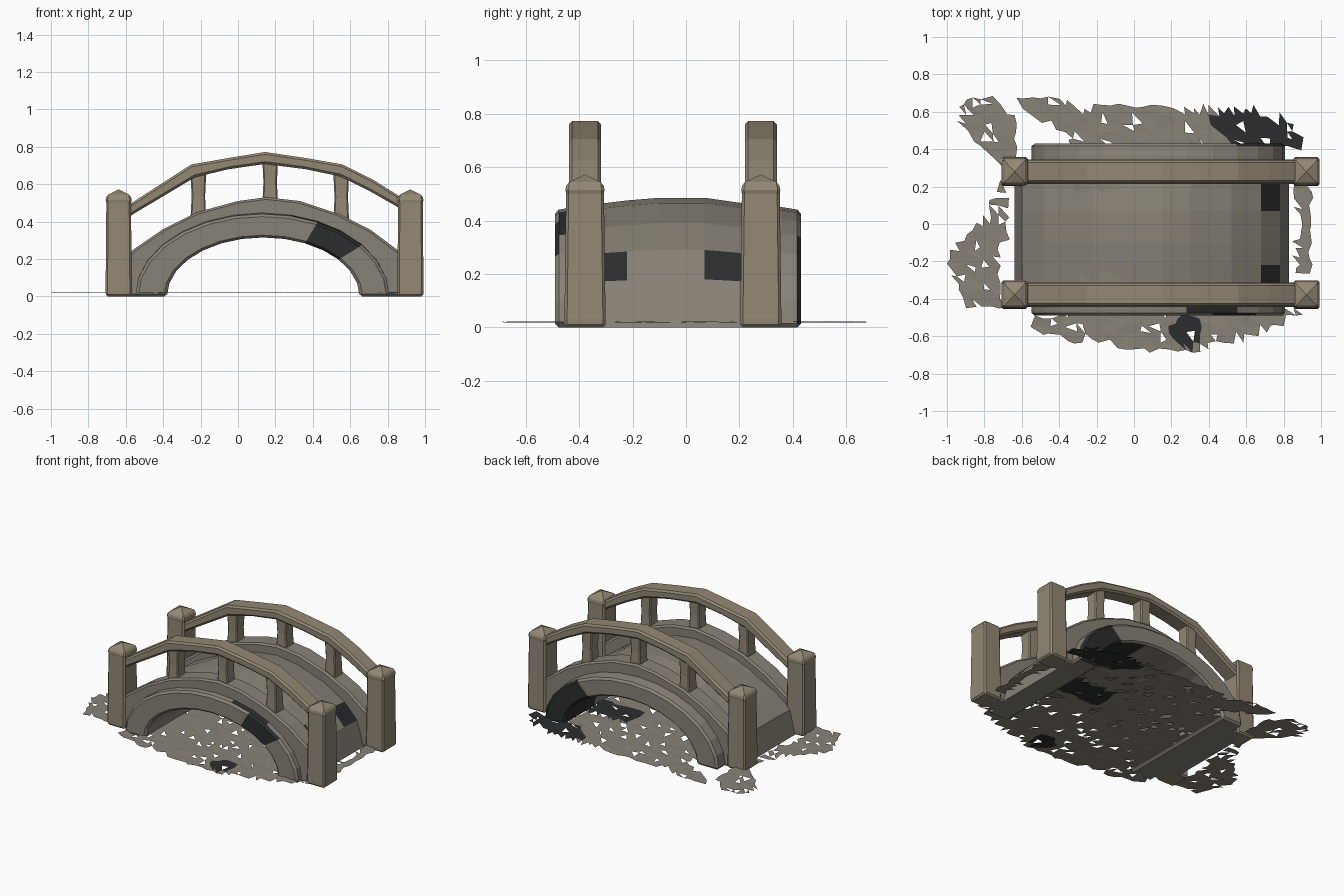
import bpy, bmesh, math, random
from mathutils import Vector

if "Cube" in bpy.data.objects:
    bpy.data.objects.remove(bpy.data.objects["Cube"])
random.seed(4)

def mat(name, c):
    m = bpy.data.materials.new(name)
    m.diffuse_color = (*c, 1)
    m.use_nodes = True
    m.node_tree.nodes["Principled BSDF"].inputs["Base Color"].default_value = m.diffuse_color
    return m
STONE = mat("stone", (0.25, 0.225, 0.185))
TAN = mat("tan_stone", (0.29, 0.245, 0.175))
DARK = mat("dark_patch", (0.025, 0.026, 0.027))

def finish(name, bm, base, bevel=0.0, dark=None):
    bmesh.ops.recalc_face_normals(bm, faces=bm.faces)
    me = bpy.data.meshes.new(name)
    if dark:
        for f in bm.faces:
            if dark(f.calc_center_median()):
                f.material_index = 1
    bm.to_mesh(me)
    bm.free()
    me.materials.append(base)
    me.materials.append(DARK)
    ob = bpy.data.objects.new(name, me)
    bpy.context.collection.objects.link(ob)
    if bevel:
        b = ob.modifiers.new("worn_edges", 'BEVEL')
        b.width, b.segments = bevel, 1
        b.limit_method, b.angle_limit = 'ANGLE', math.radians(40)
    return ob

def ellipse(cx, hw, h, n):
    return [(cx - hw * math.cos(math.pi * i / (n - 1)),
             h * math.sin(math.pi * i / (n - 1))) for i in range(n)]

def arch(name, outer, inner, sections, base, bevel=0.0, dark=None):
    """Band between two xz curves, lofted over (y, outer z scale) sections."""
    bm, n, rows = bmesh.new(), len(outer), []
    for y, s in sections:
        rows.append([bm.verts.new((x, y, z * s)) for x, z in outer] +
                    [bm.verts.new((x, y, z)) for x, z in reversed(inner)])
    m = 2 * n
    for a, b in zip(rows, rows[1:]):
        for i in range(m):
            j = (i + 1) % m
            bm.faces.new((a[i], a[j], b[j], b[i]))
    for r in (rows[0], rows[-1]):
        for i in range(n - 1):
            bm.faces.new((r[i], r[i + 1], r[m - 2 - i], r[m - 1 - i]))
    return finish(name, bm, base, bevel, dark)

def pillar(name, x, y, rings, base, tip=None, bevel=0.0):
    """Square column from (z, half x, half y) rings, with optional pointed cap."""
    bm, loops = bmesh.new(), []
    for z, hx, hy in rings:
        loops.append([bm.verts.new((x + sx * hx, y + sy * hy, z))
                      for sx, sy in ((-1, -1), (1, -1), (1, 1), (-1, 1))])
    for a, b in zip(loops, loops[1:]):
        for i in range(4):
            j = (i + 1) % 4
            bm.faces.new((a[i], a[j], b[j], b[i]))
    bm.faces.new(loops[0])
    if tip:
        t = bm.verts.new((x, y, tip))
        for i in range(4):
            bm.faces.new((loops[-1][i], loops[-1][(i + 1) % 4], t))
    else:
        bm.faces.new(loops[-1])
    return finish(name, bm, base, bevel)

# Vaulted arch barrel
arch("arch_barrel", ellipse(0.13, 0.68, 0.45, 15), ellipse(0.135, 0.515, 0.315, 15),
     [(-0.49, 0.975), (-0.42, 1), (-0.2, 1), (0.1, 1), (0.36, 1), (0.43, 0.975)], STONE, 0.014,
     lambda c: (c.y < -0.45 and 0.33 < c.x < 0.6 and c.z > 0.15)
     or (c.y > 0.4 and c.x > 0.5)
     or (0.3 < c.x < 0.68 and c.z < 0.3 and 0.1 < c.y < 0.4))

# Curved walkway with a slight crown
deck = [(-0.64, 0), (-0.60, 0.17), (-0.48, 0.265), (-0.22, 0.40), (0.0, 0.465), (0.15, 0.485),
        (0.3, 0.465), (0.52, 0.39), (0.68, 0.29), (0.78, 0.18), (0.83, 0)]
arch("deck", deck, ellipse(0.135, 0.56, 0.36, 11),
     [(-0.34, 0.95), (-0.22, 0.98), (-0.1, 1), (0.07, 1), (0.24, 0.95)], STONE, 0,
     lambda c: 0.64 < c.x < 0.77 and c.z > 0.2 and (c.y > 0.1 or c.y < -0.25))

# Curbs, railings, balusters and posts on both sides
curb = [(-0.62, 0), (-0.60, 0.21), (-0.56, 0.25), (-0.4, 0.36), (-0.22, 0.45), (0.0, 0.51),
        (0.15, 0.53), (0.33, 0.51), (0.54, 0.44), (0.71, 0.355), (0.85, 0.25), (0.89, 0.21), (0.91, 0)]
rail_top = [(-0.62, 0.47), (-0.56, 0.505), (-0.25, 0.705), (-0.05, 0.74), (0.145, 0.772),
            (0.36, 0.74), (0.56, 0.705), (0.72, 0.625), (0.92, 0.50)]
rail_low = [(-0.62, 0.40), (-0.56, 0.44), (-0.23, 0.637), (-0.05, 0.68), (0.145, 0.708),
            (0.36, 0.68), (0.545, 0.642), (0.70, 0.565), (0.92, 0.44)]
for side, y in (("front", -0.378), ("back", 0.28)):
    arch(side + "_curb", curb, ellipse(0.14, 0.60, 0.38, 13),
         [(y - 0.065, 1), (y + 0.065, 1)], STONE, 0.012)
    arch(side + "_rail", rail_top, rail_low,
         [(y - 0.06, 1), (y + 0.06, 1)], TAN, 0.012)
    for i, (x, z0, z1) in enumerate(((-0.212, 0.41, 0.66), (0.172, 0.49, 0.73), (0.552, 0.40, 0.66))):
        pillar(f"{side}_baluster_{i + 1}", x, y,
               [(z0, 0.042, 0.046), ((z0 + z1) / 2, 0.036, 0.042), (z1, 0.042, 0.046)], TAN, None, 0.007)
    for end, x in (("left", -0.638), ("right", 0.922)):
        pillar(f"{side}_{end}_post", x, y,
               [(0, 0.068, 0.076), (0.03, 0.07, 0.077), (0.50, 0.066, 0.071),
                (0.515, 0.07, 0.073), (0.54, 0.064, 0.068)], TAN, 0.572, 0.01)

# Ragged broken ground sheet
PATCHES = [
    [(-0.42, -0.52), (-0.2, -0.62), (0, -0.69), (0.25, -0.68), (0.6, -0.6), (0.9, -0.48), (0.66, -0.44),
     (0.66, 0.42), (0.92, 0.40), (0.85, 0.53), (0.65, 0.61), (0.3, 0.61), (0, 0.64), (-0.25, 0.61),
     (-0.4, 0.67), (-0.67, 0.69), (-0.5, 0.56), (-0.3, 0.46), (-0.4, 0.4)],
    [(-0.93, 0.62), (-0.82, 0.70), (-0.63, 0.57), (-0.63, 0.36), (-0.74, 0.34), (-0.92, 0.5)],
    [(-0.70, 0.22), (-0.66, 0.0), (-0.74, -0.2), (-0.70, -0.45), (-0.9, -0.46), (-1.0, -0.18),
     (-0.86, -0.04), (-0.76, 0.1)],
    [(-0.56, -0.5), (-0.42, -0.5), (-0.2, -0.55), (-0.2, -0.65), (-0.5, -0.58)],
    [(0.83, 0.25), (0.95, 0.2), (0.94, -0.28), (0.86, -0.28), (0.9, 0.0)]]

def inside(x, y, poly):
    hit = False
    for (ax, ay), (bx, by) in zip(poly, poly[1:] + poly[:1]):
        if (ay > y) != (by > y) and x < ax + (y - ay) * (bx - ax) / (by - ay):
            hit = not hit
    return hit

bm, step, grid = bmesh.new(), 0.045, {}
def corner(i, j):
    if (i, j) not in grid:
        x, y = i * step + random.uniform(-.014, .014), j * step + random.uniform(-.014, .014)
        grid[i, j] = bm.verts.new((max(-1, min(1, x)), y, 0.02 + random.uniform(-.002, .002)))
    return grid[i, j]
for i in range(-23, 23):
    for j in range(-16, 16):
        for k, (u, v) in enumerate(((0.33, 0.33), (0.67, 0.67))):
            x, y = (i + u) * step, (j + v) * step
            hole = random.random() < 0.07
            if not hole and any(inside(x, y, p) for p in PATCHES):
                c = [corner(i, j), corner(i + 1, j), corner(i + 1, j + 1), corner(i, j + 1)]
                bm.faces.new((c[0], c[1], c[3]) if k == 0 else (c[1], c[2], c[3]))
finish("ground_sheet", bm, STONE, 0,
       lambda c: (0.42 < c.x < 0.93 and c.y > 0.40 and c.y > 0.85 - 0.8 * c.x)
       or (Vector((c.x - 0.28, c.y + 0.57)).length < 0.09)
       or (0.3 < c.x < 0.65 and 0.0 < c.y < 0.2))
